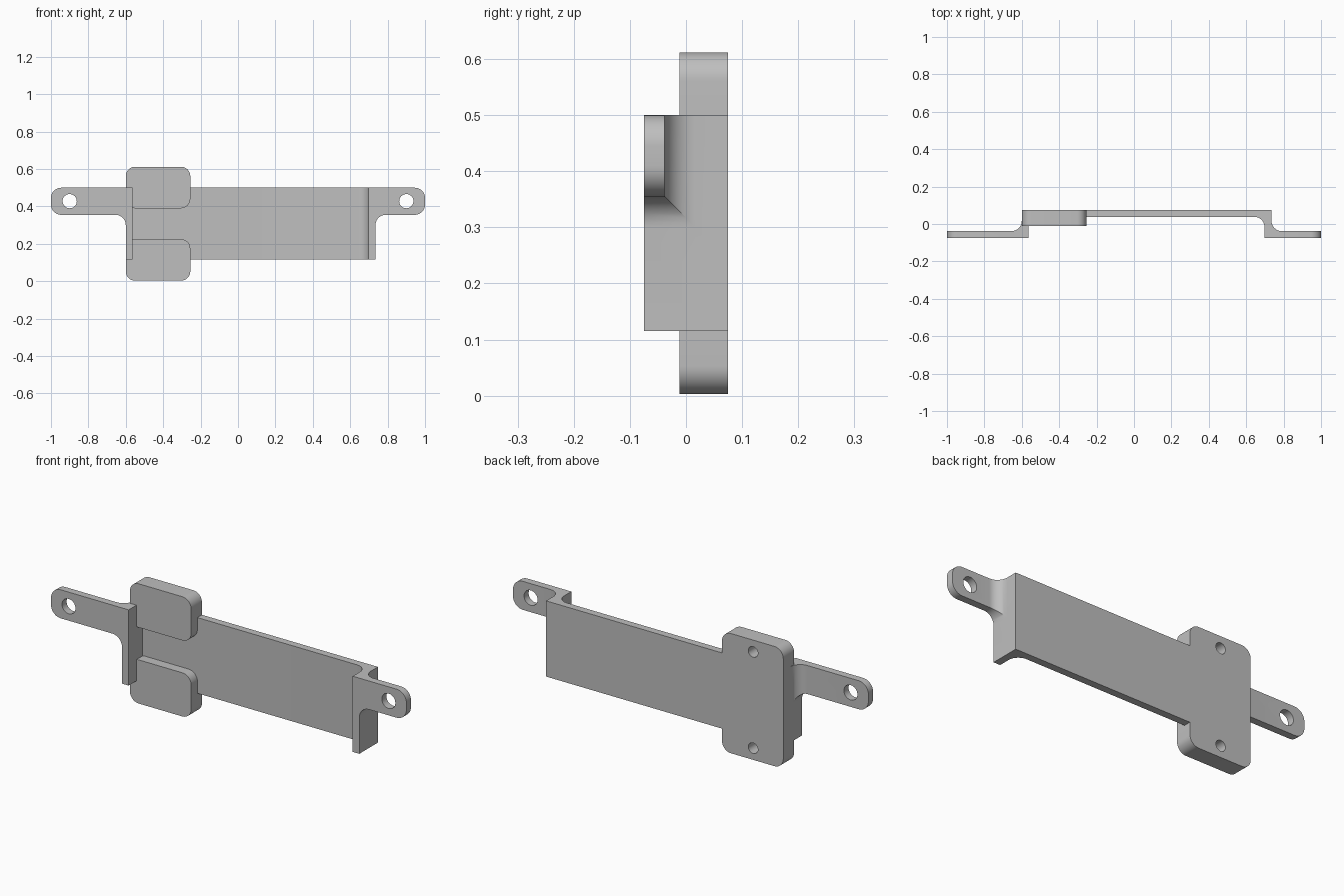
import bpy
import bmesh
import math
from mathutils import Vector

if "Cube" in bpy.data.objects:
    bpy.data.objects.remove(bpy.data.objects["Cube"], do_unlink=True)

# Single grey finish
grey = bpy.data.materials.new("plain grey")
grey.use_nodes = True
colour = (0.52, 0.52, 0.52, 1)
grey.diffuse_color = colour
grey.node_tree.nodes["Principled BSDF"].inputs["Base Color"].default_value = colour


def rounded(corners, steps=10):
    """Outline from (u, v, radius) corners, with arcs at rounded ones."""
    points = []
    count = len(corners)
    for i, (u, v, r) in enumerate(corners):
        p = Vector((u, v))
        if r == 0:
            points.append(p)
            continue
        a = (Vector(corners[i - 1][:2]) - p).normalized()
        b = (Vector(corners[(i + 1) % count][:2]) - p).normalized()
        centre = p + (a + b) * r            # right-angled corners
        for k in range(steps + 1):
            t = k / steps * math.pi / 2
            points.append(centre - b * r * math.cos(t) - a * r * math.sin(t))
    return points


def prism(name, outline, axis, low, high):
    """Extrude an outline along z (outline in x, y) or y (outline in x, z)."""
    def place(p, d):
        return (p.x, p.y, d) if axis == "z" else (p.x, d, p.y)
    bm = bmesh.new()
    rings = [[bm.verts.new(place(p, d)) for p in outline] for d in (low, high)]
    for ring in rings:
        bm.faces.new(ring)
    n = len(outline)
    for i in range(n):
        j = (i + 1) % n
        bm.faces.new((rings[0][i], rings[0][j], rings[1][j], rings[1][i]))
    bmesh.ops.recalc_face_normals(bm, faces=bm.faces)
    mesh = bpy.data.meshes.new(name)
    bm.to_mesh(mesh)
    bm.free()
    mesh.materials.append(grey)
    obj = bpy.data.objects.new(name, mesh)
    bpy.context.collection.objects.link(obj)
    return obj


def combine(target, tool, operation):
    """Apply a boolean and discard the tool."""
    mod = target.modifiers.new("cut", "BOOLEAN")
    mod.operation = operation
    mod.solver = "EXACT"
    mod.object = tool
    bpy.context.view_layer.objects.active = target
    bpy.ops.object.modifier_apply(modifier=mod.name)
    bpy.data.objects.remove(tool, do_unlink=True)


def drill(target, x, z, radius, low, high):
    circle = [Vector((x + radius * math.cos(math.tau * k / 32),
                      z + radius * math.sin(math.tau * k / 32))) for k in range(32)]
    combine(target, prism("drill", circle, "y", low, high), "DIFFERENCE")


LEFT, RIGHT = 0.735, -0.6       # outer faces of the two side walls
WALL = 0.037
FRONT, BACK = -0.075, 0.075
BOTTOM, TOP, EAR = 0.115, 0.5, 0.355
R = 0.055

# Folded section seen from above: ears, walls and back plate
section = rounded([
    (-1.2, FRONT, 0), (RIGHT + WALL, FRONT, 0),
    (RIGHT + WALL, BACK - WALL, 0), (LEFT - WALL, BACK - WALL, R),
    (LEFT - WALL, FRONT, 0), (1.2, FRONT, 0),
    (1.2, FRONT + WALL, 0), (LEFT, FRONT + WALL, R),
    (LEFT, BACK, 0), (RIGHT, BACK, 0),
    (RIGHT, FRONT + WALL, R), (-1.2, FRONT + WALL, 0)])
bracket = prism("bracket", section, "z", -0.2, 0.9)

# Front silhouette with rounded ear ends and filleted undersides
silhouette = rounded([
    (-1, TOP, R), (-1, EAR, R), (RIGHT, EAR, R), (RIGHT, BOTTOM, 0),
    (LEFT, BOTTOM, 0), (LEFT, EAR, R), (1, EAR, R), (1, TOP, R)])
combine(bracket, prism("silhouette", silhouette, "y", -0.3, 0.3), "INTERSECT")

# Upper and lower mounting pads
for base in (0.003, 0.39):
    top = base + 0.222
    pad = prism("pad", rounded([
        (RIGHT, base, 0.05), (-0.255, base, 0.05),
        (-0.255, top, 0.05), (RIGHT, top, 0.05)]), "y", -0.012, BACK)
    combine(bracket, pad, "UNION")

# Ear holes go through, pad holes are blind from the back
for x in (-0.9, 0.9):
    drill(bracket, x, 0.428, 0.038, -0.2, 0)
for z in (0.062, 0.552):
    drill(bracket, -0.43, z, 0.027, 0.01, 0.2)

# Smooth fillets with sharp edges
bpy.ops.object.select_all(action="DESELECT")
bracket.select_set(True)
bpy.context.view_layer.objects.active = bracket
bpy.ops.object.shade_smooth_by_angle(angle=math.radians(30))
